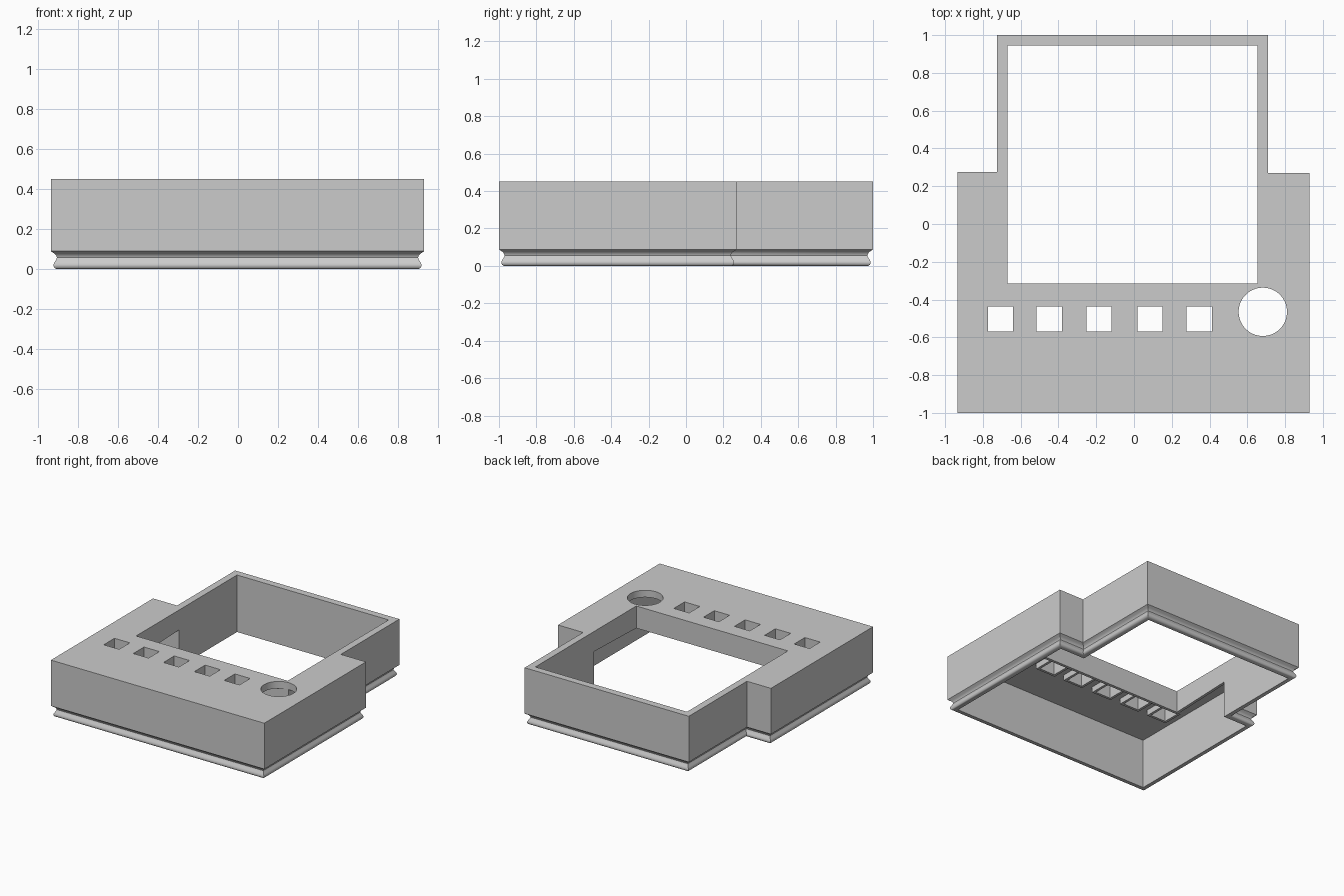
import bpy, bmesh, math

cube = bpy.data.objects.get("Cube")
if cube:
    bpy.data.objects.remove(cube, do_unlink=True)

grey = bpy.data.materials.new("plain_grey")
grey.use_nodes = True
grey.diffuse_color = (0.6, 0.6, 0.6, 1)
grey.node_tree.nodes["Principled BSDF"].inputs["Base Color"].default_value = (0.6, 0.6, 0.6, 1)

TOP, PLATE, WALL = 0.45, 0.395, 0.055
WIN = (-0.67, 0.655, -0.315, 0.945)
KNOB = (0.682, -0.465)


def finish(name, bm):
    bmesh.ops.recalc_face_normals(bm, faces=bm.faces)
    mesh = bpy.data.meshes.new(name)
    bm.to_mesh(mesh)
    bm.free()
    mesh.materials.append(grey)
    obj = bpy.data.objects.new(name, mesh)
    bpy.context.collection.objects.link(obj)
    return obj


def loft(name, rings, closed=False):
    """Skin a stack of point rings, capped at both ends or joined in a loop."""
    bm = bmesh.new()
    rows = [[bm.verts.new(p) for p in ring] for ring in rings]
    pairs = list(zip(rows, rows[1:])) + ([(rows[-1], rows[0])] if closed else [])
    for a, b in pairs:
        for i in range(len(a)):
            j = (i + 1) % len(a)
            bm.faces.new((a[i], a[j], b[j], b[i]))
    if not closed:
        bm.faces.new(rows[0])
        bm.faces.new(rows[-1])
    return finish(name, bm)


def rect(x0, x1, y0, y1, z, grow=0.0):
    x0, x1, y0, y1 = x0 - grow, x1 + grow, y0 - grow, y1 + grow
    height = z if callable(z) else (lambda y: z)
    return [(x, y, height(y)) for x, y in ((x0, y0), (x1, y0), (x1, y1), (x0, y1))]


def circle(z, radius, n=64):
    return [(KNOB[0] + radius * math.cos(2 * math.pi * i / n),
             KNOB[1] + radius * math.sin(2 * math.pi * i / n), z) for i in range(n)]


def outline(inset, z):
    """Stepped case outline, moved inward by an equal distance on all sides."""
    d = inset
    return [(-0.935 + d, -1 + d, z), (0.93 - d, -1 + d, z), (0.93 - d, 0.27 - d, z),
            (0.71 - d, 0.27 - d, z), (0.71 - d, 1 - d, z), (-0.725 + d, 1 - d, z),
            (-0.725 + d, 0.275 - d, z), (-0.935 + d, 0.275 - d, z)]


def cut(target, cutter):
    mod = target.modifiers.new("cut", "BOOLEAN")
    mod.operation, mod.solver, mod.object = "DIFFERENCE", "EXACT", cutter
    bpy.ops.object.select_all(action="DESELECT")
    bpy.context.view_layer.objects.active = target
    target.select_set(True)
    bpy.ops.object.modifier_apply(modifier=mod.name)
    bpy.data.objects.remove(cutter, do_unlink=True)


# Case shell: hollow underneath, with a grooved snap lip round the bottom
lip = [(0.026, 0), (0.018, 0.005), (0.013, 0.014), (0.013, 0.022), (0.018, 0.033),
       (0.026, 0.045), (0.030, 0.056), (0.027, 0.066), (0.018, 0.076),
       (0.007, 0.083), (0, 0.088)]
profile = [(WALL, PLATE), (WALL, 0)] + lip + [(0, TOP)]
shell = loft("case_shell", [outline(d, z) for d, z in profile])

# Openings in the top plate
squares = [(x - 0.067, x + 0.067, -0.57, -0.436) for x in (-0.707, -0.449, -0.185, 0.085, 0.345)]
for box in [WIN] + squares:
    cut(shell, loft("cutter", [rect(*box, PLATE - 0.03), rect(*box, TOP + 0.05)]))
cut(shell, loft("cutter", [circle(PLATE - 0.03, 0.128), circle(TOP + 0.05, 0.128)]))


# Window skirt hanging below the plate, deeper towards the front
def skirt_bottom(y):
    return TOP - 0.175 + 0.04 * (y - WIN[2]) / (WIN[3] - WIN[2])


skirt = loft("window_skirt", [rect(*WIN, PLATE), rect(*WIN, skirt_bottom),
                              rect(*WIN, skirt_bottom, 0.022), rect(*WIN, PLATE, 0.022)], True)

# Short collars under the square button holes
for i, box in enumerate(squares):
    loft(f"button_collar_{i + 1}", [rect(*box, PLATE), rect(*box, PLATE - 0.045),
                                    rect(*box, PLATE - 0.045, 0.02), rect(*box, PLATE, 0.02)], True)

# Smooth the lip and the round hole, keep corners crisp
bpy.ops.object.select_all(action="DESELECT")
shell.select_set(True)
bpy.context.view_layer.objects.active = shell
bpy.ops.object.shade_smooth_by_angle(angle=math.radians(35))
